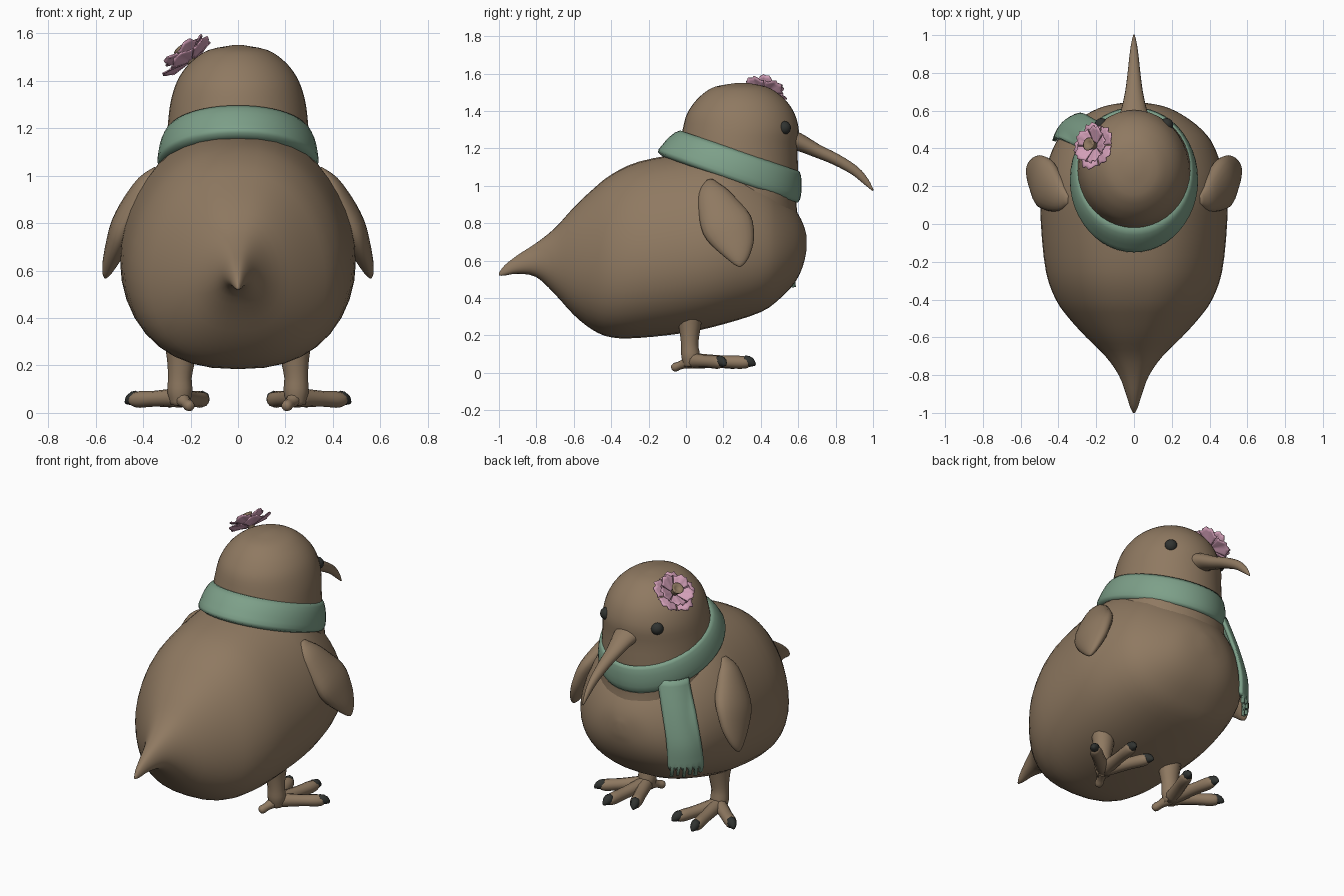
import bpy, bmesh
from math import sin, cos, pi, tau
from mathutils import Vector, Matrix

cube = bpy.data.objects.get("Cube")
if cube:
    bpy.data.objects.remove(cube, do_unlink=True)


def material(name, rgb):
    m = bpy.data.materials.new(name)
    m.use_nodes = True
    m.diffuse_color = (*rgb, 1)
    m.node_tree.nodes["Principled BSDF"].inputs["Base Color"].default_value = (*rgb, 1)
    return m


BROWN = material("warm_brown", (.275, .192, .12))
GREEN = material("sage_green", (.205, .35, .25))
PINK = material("soft_pink", (.64, .34, .47))
DARK = material("charcoal", (.03, .033, .03))


def finish(name, bm, mat, smooth=True):
    bmesh.ops.recalc_face_normals(bm, faces=bm.faces)
    mesh = bpy.data.meshes.new(name)
    bm.to_mesh(mesh)
    bm.free()
    mesh.materials.append(mat)
    for p in mesh.polygons:
        p.use_smooth = smooth
    ob = bpy.data.objects.new(name, mesh)
    bpy.context.collection.objects.link(ob)
    return ob


def refine(rows, n):
    """Catmull-Rom interpolation of rows of numbers."""
    rows = [Vector(r) for r in rows]
    out = []
    for i in range(len(rows) - 1):
        a, b, c, d = rows[max(i - 1, 0)], rows[i], rows[i + 1], rows[min(i + 2, len(rows) - 1)]
        for k in range(n):
            t = k / n
            out.append(b + (c - a) * (t / 2) + (a * 2 - b * 5 + c * 4 - d) * (t * t / 2)
                       + (b * 3 - a - c * 3 + d) * (t ** 3 / 2))
    return out + [rows[-1]]


def loft(name, rings, mat, caps=True):
    bm = bmesh.new()
    loops = [[bm.verts.new(p) for p in ring] for ring in rings]
    n = len(loops[0])
    for a, b in zip(loops, loops[1:]):
        for i in range(n):
            j = (i + 1) % n
            bm.faces.new((a[i], a[j], b[j], b[i]))
    if caps:
        bm.faces.new(loops[0])
        bm.faces.new(loops[-1])
    return finish(name, bm, mat)


def tube(name, rows, mat, side=(1, 0, 0), sides=12, n=3):
    """Rows are x, y, z, radius along side, radius across it."""
    rows = refine(rows, n)
    rings = []
    for i, r in enumerate(rows):
        p = Vector(r[:3])
        t = (Vector(rows[min(i + 1, len(rows) - 1)][:3]) - Vector(rows[max(i - 1, 0)][:3])).normalized()
        u = Vector(side)
        u = (u - t * u.dot(t)).normalized()
        v = t.cross(u)
        rings.append([p + u * (max(r[3], .002) * cos(tau * k / sides))
                      + v * (max(r[4], .002) * sin(tau * k / sides)) for k in range(sides)])
    return loft(name, rings, mat)


def oval(row, n=40):
    """Tilted ring from its back point, front point and half width."""
    y0, z0, y1, z1, w = row
    ring = []
    for k in range(n):
        a = tau * k / n
        s = (1 + sin(a)) / 2
        ring.append((w * cos(a), y0 + (y1 - y0) * s, z0 + (z1 - z0) * s))
    return ring


def egg(row, n=40):
    """Upright body section, fuller towards the belly."""
    y, low, high, w = row
    ring = []
    for k in range(n):
        a = tau * k / n
        c = cos(a)
        x = abs(c) ** .82 * (1 if c > 0 else -1) * max(w, .003) * (1 - .13 * sin(a))
        ring.append((x, y, (low + high) / 2 + (high - low) / 2 * sin(a)))
    return ring


# Body with pointed tail: y, bottom, top, half width
body_rows = [(-1, .52, .535, .005), (-.97, .52, .575, .02), (-.9, .53, .63, .042), (-.8, .512, .695, .08),
             (-.7, .42, .775, .15), (-.6, .31, .885, .25), (-.5, .23, .98, .34), (-.4, .19, 1.06, .41),
             (-.25, .187, 1.13, .462), (0, .215, 1.175, .488), (.2, .26, 1.18, .485), (.4, .325, 1.08, .425),
             (.5, .395, .98, .355), (.58, .48, .88, .25), (.625, .57, .8, .15), (.645, .66, .73, .03)]
body = loft("body", [egg(r) for r in refine(body_rows, 3)], BROWN)

# Head and neck: height, back, front, half width
head_rows = [(.82, .06, .6, .3), (.92, 0, .59, .325), (1.05, -.04, .598, .31), (1.2, -.035, .597, .297),
             (1.3, -.018, .603, .286), (1.38, .003, .583, .264), (1.44, .04, .548, .232),
             (1.49, .088, .498, .186), (1.53, .155, .43, .122), (1.55, .27, .33, .02)]
head = loft("head", [oval((b, z, f, z, w)) for z, b, f, w in refine(head_rows, 3)], BROWN)

# Curved beak
tube("beak", [(0, .53, 1.25, .095, .06), (0, .6, 1.235, .07, .048), (0, .7, 1.187, .047, .036),
              (0, .8, 1.142, .034, .031), (0, .9, 1.083, .023, .026), (0, .96, 1.025, .014, .018),
              (0, 1, .975, .004, .004)], BROWN, sides=16)

# Scarf wrapped round the neck
scarf_rows = [(.02, 1.27, .57, 1.05, .26), (-.032, 1.296, .607, 1.077, .297), (-.085, 1.265, .618, 1.02, .325),
              (-.13, 1.215, .615, .95, .338), (-.15, 1.18, .597, .91, .335), (-.1, 1.14, .55, .93, .3)]
loft("scarf_wrap", [oval(r, 48) for r in refine(scarf_rows, 2)], GREEN, caps=False)

# Hanging scarf end with a fringe
bm = bmesh.new()
across = Vector((1, 1, 0)).normalized()
out = Vector((-1, 1, 0)).normalized()
drop = refine([(-.26, .49, 1), (-.32, .52, .82), (-.365, .535, .65), (-.375, .53, .52)], 4)
cols = 12
grid = []
for i, p in enumerate(drop):
    half = .085 + .015 * i / len(drop)
    grid.append([bm.verts.new(p + across * (half * (2 * k / cols - 1)) - out * (.03 * (2 * k / cols - 1) ** 2))
                 for k in range(cols + 1)])
for a, b in zip(grid, grid[1:]):
    for k in range(cols):
        bm.faces.new((a[k], a[k + 1], b[k + 1], b[k]))
for k in range(0, cols, 2):
    a, b = grid[-1][k], grid[-1][k + 1]
    shift = Vector((0, 0, -.05 - .006 * (k % 4))) + across * .008
    bm.faces.new((a, b, bm.verts.new(b.co + shift), bm.verts.new(a.co + shift)))
    c = grid[-1][k + 2]
    bm.faces.new((b, c, bm.verts.new((b.co + c.co) / 2 + Vector((0, 0, -.025)))))
scarf_end = finish("scarf_end", bm, GREEN)
wrap = scarf_end.modifiers.new("rest_on_body", "SHRINKWRAP")
wrap.target = body
wrap.wrap_mode = "OUTSIDE"
wrap.offset = .012
thick = scarf_end.modifiers.new("thickness", "SOLIDIFY")
thick.thickness = .018
thick.offset = 0

# Paired parts
for s, label in ((1, "left"), (-1, "right")):
    # Wing hanging from the shoulder
    tube(label + "_wing", [(s * x, y, z, a, b) for x, y, z, a, b in (
        (.345, .13, 1.03, .02, .01), (.385, .14, .97, .075, .04), (.43, .175, .88, .115, .058),
        (.478, .22, .79, .138, .058), (.513, .258, .7, .112, .047), (.54, .278, .63, .07, .032),
        (.555, .285, .585, .032, .017), (.56, .286, .567, .005, .004))], BROWN, side=(0, 1, 0), sides=20)

    # Eye
    bm = bmesh.new()
    bmesh.ops.create_uvsphere(bm, u_segments=16, v_segments=10, radius=.036,
                              matrix=Matrix.Translation((s * .172, .525, 1.31)))
    finish(label + "_eye", bm, DARK)

    # Leg
    ankle = Vector((s * .245, .03, .065))
    tube(label + "_leg", [(s * .24, .02, .33, .075, .075), (s * .24, .02, .23, .06, .056),
                          (s * .245, .02, .15, .05, .046), (s * .245, .025, .09, .053, .05),
                          (*ankle[:2], .035, .04, .04)], BROWN)

    # Toes with claws
    toes = {"outer": (.445, .19, .055), "middle": (.295, .335, .055), "inner": (.145, .29, .055),
            "back": (.2, -.07, .025)}
    for toe, (x, y, z) in toes.items():
        tip = Vector((s * x, y, z))
        d = (tip - ankle).normalized()
        r = .024 if toe == "back" else .035
        mid = ankle.lerp(tip, .55)
        tube(f"{label}_{toe}_toe", [(*ankle, .042, .04), (*mid, r * .95, r), (*ankle.lerp(tip, .85), r, r),
                                    (*tip, r * .75, r * .75), (*(tip + d * .006), .006, .006)],
             BROWN, side=(0, 0, 1), sides=10)
        base, end = tip - d * .025, tip + d * .036 - Vector((0, 0, .012))
        if toe != "back":
            tube(f"{label}_{toe}_claw", [(*base, .008, .008), (*(base + d * .008 + Vector((0, 0, .008))), .03, .028),
                                         (*(tip + d * .015), .025, .022), (*end, .006, .006)],
                 DARK, side=(0, 0, 1), sides=8, n=2)

# Flower on the side of the head
normal = Vector((-.6, .2, .76)).normalized()
place = Matrix.Translation((-.2, .41, 1.485)) @ normal.to_track_quat("Z", "Y").to_matrix().to_4x4()
bm = bmesh.new()
for layer, (size, lift) in enumerate(((.125, .022), (.1, .045))):
    for petal in range(5):
        turn = tau * (petal + layer / 2) / 5
        grid = []
        for i in range(6):
            u = .12 + .88 * i / 5
            row = []
            for k in range(9):
                v = k / 4 - 1
                r = size * u * (1 - .17 * v * v * u - .07 * u * cos(3 * pi * v))
                a = turn + v * .6
                h = lift * u + .008 * cos(pi * v) * u + layer * .01
                row.append(bm.verts.new(place @ Vector((r * cos(a), r * sin(a), h))))
            grid.append(row)
        for a, b in zip(grid, grid[1:]):
            for k in range(8):
                bm.faces.new((a[k], a[k + 1], b[k + 1], b[k]))
petals = finish("flower_petals", bm, PINK)
petals.modifiers.new("thickness", "SOLIDIFY").thickness = .006

# Flower centre, a short hollow-topped stalk
centre = [(-.03, .02), (.03, .02), (.055, .03), (.068, .036), (.072, .03), (.06, .015), (.058, .003)]
loft("flower_centre", [[place @ Vector((r * cos(tau * k / 14), r * sin(tau * k / 14), h)) for k in range(14)]
                       for h, r in centre], BROWN)
